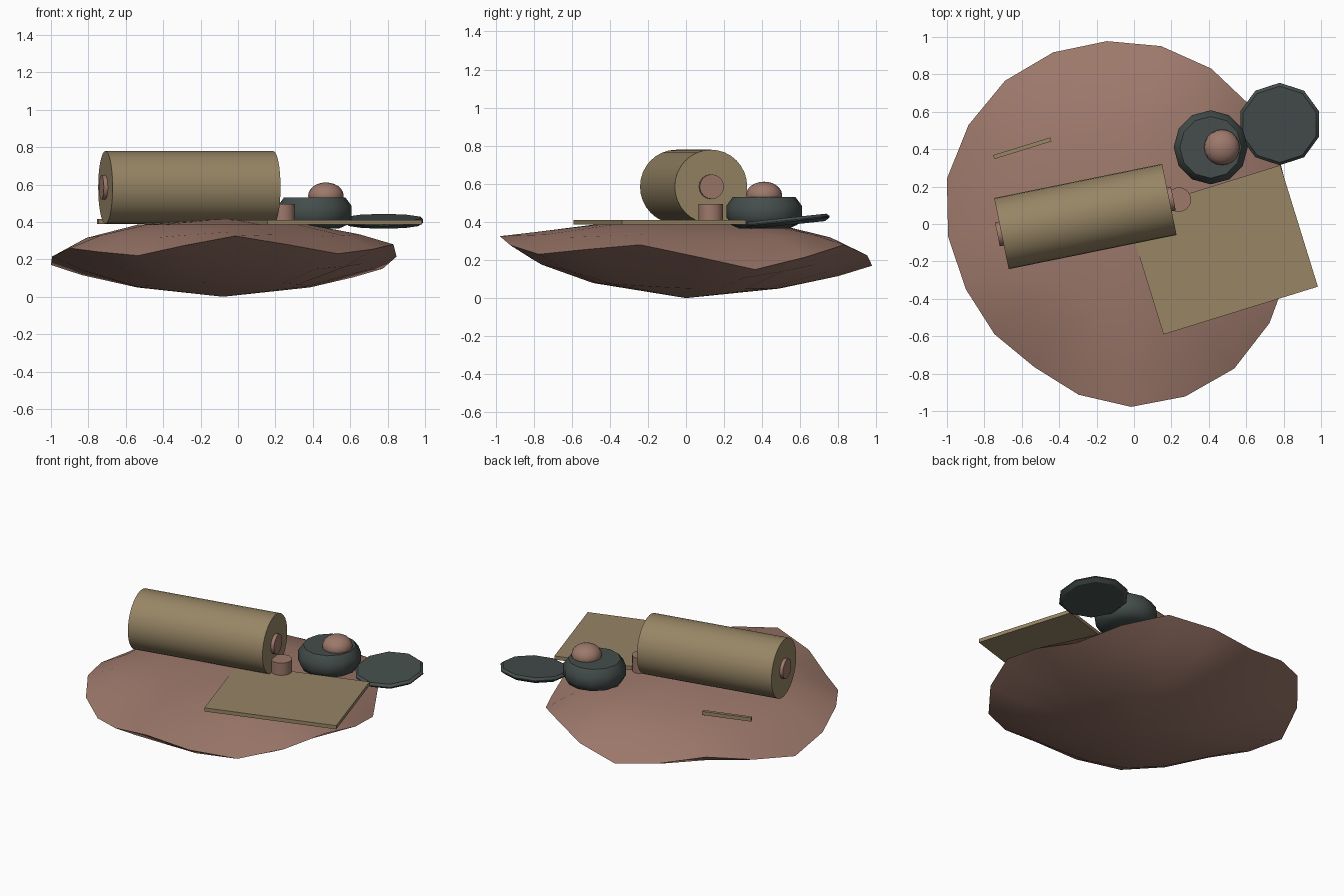
import bpy, bmesh
from math import cos, sin, pi, radians
from mathutils import Matrix, Vector

old = bpy.data.objects.get("Cube")
if old:
    bpy.data.objects.remove(old, do_unlink=True)


def material(name, rgb):
    m = bpy.data.materials.new(name)
    m.use_nodes = True
    m.diffuse_color = (*rgb, 1)
    m.node_tree.nodes["Principled BSDF"].inputs["Base Color"].default_value = (*rgb, 1)
    return m


CLAY = material("clay brown", (0.34, 0.19, 0.148))
TAN = material("dull tan", (0.31, 0.235, 0.13))
SLATE = material("dark slate", (0.058, 0.076, 0.072))


def finish(name, bm, mat, matrix=Matrix(), angle=32):
    bmesh.ops.recalc_face_normals(bm, faces=bm.faces)
    mesh = bpy.data.meshes.new(name)
    bm.to_mesh(mesh)
    bm.free()
    mesh.materials.append(mat)
    mesh.shade_smooth()
    mesh.set_sharp_from_angle(angle=radians(angle))
    obj = bpy.data.objects.new(name, mesh)
    obj.matrix_world = matrix
    bpy.context.collection.objects.link(obj)
    return obj


def skin(bm, rings):
    """Join a stack of point rings with quads."""
    loops = [[bm.verts.new(p) for p in ring] for ring in rings]
    n = len(loops[0])
    for a, b in zip(loops, loops[1:]):
        for i in range(n):
            j = (i + 1) % n
            bm.faces.new((a[i], a[j], b[j], b[i]))
    return loops


def lathe(name, profile, sides, mat, matrix, phase=0.0, angle=32):
    bm = bmesh.new()
    turns = [phase + 2 * pi * i / sides for i in range(sides)]
    loops = skin(bm, [[(r * cos(t), r * sin(t), z) for t in turns] for r, z in profile])
    bm.faces.new(loops[0])
    bm.faces.new(loops[-1])
    return finish(name, bm, mat, matrix, angle)


def slab(name, size, centre, turn, mat):
    bm = bmesh.new()
    bmesh.ops.create_cube(bm, size=1)
    bmesh.ops.scale(bm, vec=size, verts=bm.verts)
    m = Matrix.Translation(centre) @ Matrix.Rotation(radians(turn), 4, 'Z')
    return finish(name, bm, mat, m)


# Uneven lens-shaped rock with a wavy rim
rim_z = [0.325, 0.23, 0.28, 0.15, 0.28, 0.17, 0.28, 0.17, 0.26, 0.22]
rim_r = [1, 1.03, 1.01, 0.99, 1, 1, 1.02, 1.02, 0.95, 0.92]


def smooth_pair(values, i):
    return (values[i // 2] + values[(i + 1) // 2 % 10]) / 2


def rock_ring(scale, height):
    ring = []
    for i in range(20):
        t = radians(-86 + 18 * i)
        r = scale * smooth_pair(rim_r, i)
        y = 0.98 * r * sin(t)
        ring.append((-0.08 + 0.93 * r * cos(t), y, height(smooth_pair(rim_z, i), y)))
    return ring


bm = bmesh.new()
loops = skin(bm, [
    rock_ring(0.5, lambda z, y: 0.05 - 0.06 * min(y, 0)),
    rock_ring(0.82, lambda z, y: 0.05 + 0.55 * (z - 0.05)),
    rock_ring(1, lambda z, y: z),
    rock_ring(0.8, lambda z, y: 0.25 + 0.3 * z),
    rock_ring(0.5, lambda z, y: 0.385),
])
for loop, z in ((loops[0], 0), (loops[-1], 0.415)):
    tip = bm.verts.new((-0.08, 0, z))
    for i in range(20):
        bm.faces.new((loop[i], loop[(i + 1) % 20], tip))
finish("rock_base", bm, CLAY)

# Lying roller with a core that shows at both ends
lie = (Matrix.Translation((-0.26, 0.04, 0.585)) @ Matrix.Rotation(radians(11.5), 4, 'Z')
       @ Matrix.Rotation(pi / 2, 4, 'Y'))
lathe("roller", [(0.194, -0.458), (0.194, 0.458)], 32, TAN, lie)
lathe("roller_core", [(0.065, -0.48), (0.065, 0.48)], 16, CLAY, lie)

# Peg beside the roller
lathe("peg", [(0.066, 0.38), (0.066, 0.495)], 14, CLAY, Matrix.Translation((0.24, 0.13, 0)))

# Flat board and loose strip
slab("board", (0.864, 0.68, 0.025), (0.47, -0.138, 0.398), 17.2, TAN)
slab("strip", (0.32, 0.022, 0.025), (-0.597, 0.405, 0.402), 17.2, TAN)

# Rounded pot with a knob on top
lathe("pot", [(0.13, 0.365), (0.175, 0.385), (0.198, 0.425), (0.198, 0.485), (0.165, 0.53)],
      12, SLATE, Matrix.Translation((0.41, 0.41, 0)), angle=50)
bm = bmesh.new()
bmesh.ops.create_uvsphere(bm, u_segments=20, v_segments=12, radius=0.095)
bmesh.ops.scale(bm, vec=(1, 1, 0.75), verts=bm.verts)
finish("knob", bm, CLAY, Matrix.Translation((0.47, 0.41, 0.54)))

# Tilted lid leaning beside the pot
lathe("lid", [(0.195, -0.018), (0.221, 0), (0.221, 0.006), (0.205, 0.02)], 10, SLATE,
      Matrix.Translation((0.779, 0.535, 0.402)) @ Matrix.Rotation(radians(6), 4, 'X'),
      phase=pi / 10)
